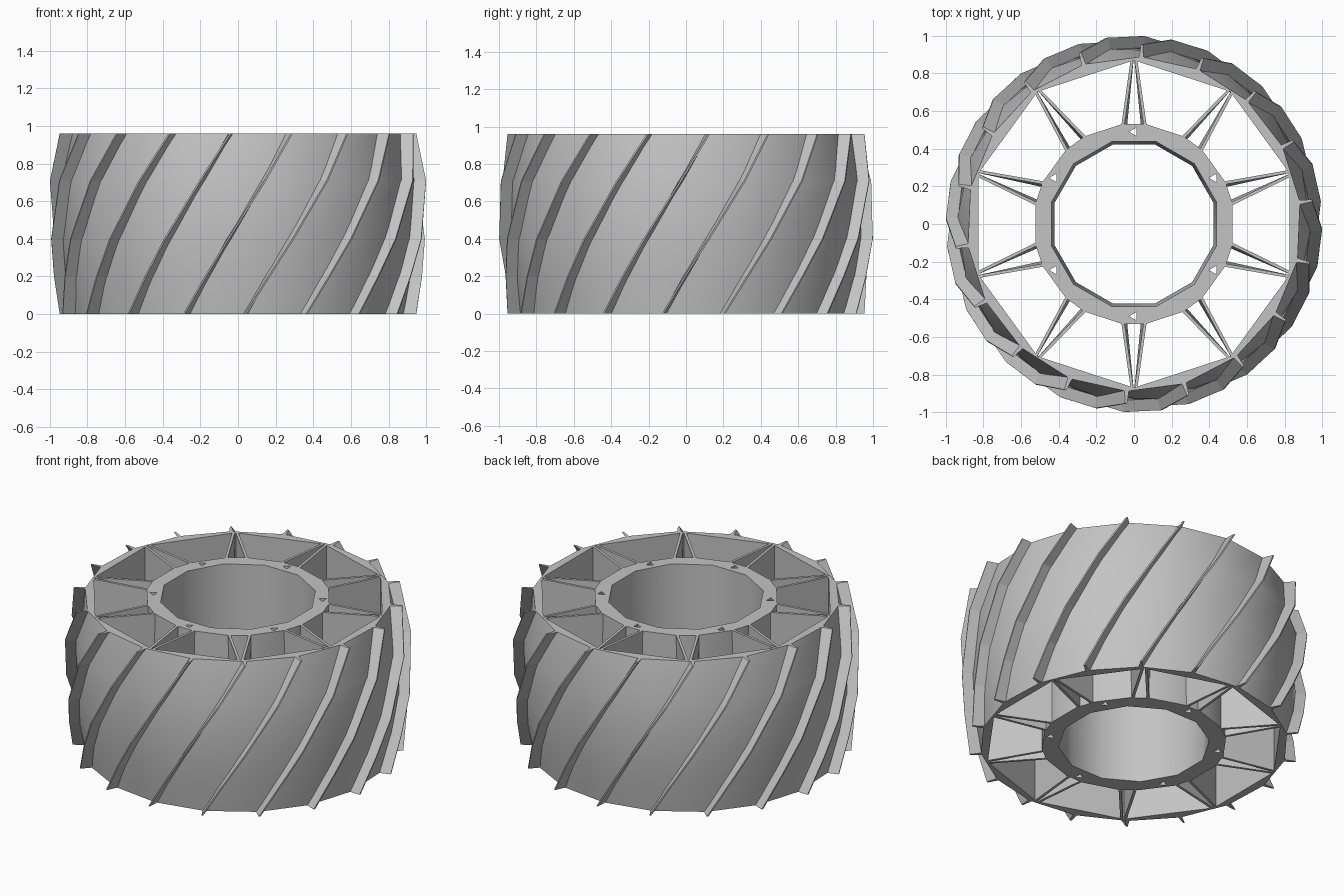
import bpy, bmesh, math
from mathutils import Vector

H = 0.96                      # wheel height
FINS, SPOKES = 18, 10
LEVELS = [0, 0.2, 0.4, 0.71, H]
TWIST = math.radians(35)

if "Cube" in bpy.data.objects:
    bpy.data.objects.remove(bpy.data.objects["Cube"])

grey = bpy.data.materials.new("wheel_grey")
grey.use_nodes = True
grey.diffuse_color = (0.55, 0.55, 0.55, 1)
grey.node_tree.nodes["Principled BSDF"].inputs["Base Color"].default_value = (0.55, 0.55, 0.55, 1)


def polar(r, a, z):
    return Vector((r * math.cos(a), r * math.sin(a), z))


def lean(z):
    return TWIST * (z / H - 0.5)


def ring(r, angles, z):
    return [polar(r, a, z) for a in angles]


def circle(n, start=0.0):
    return [start + math.tau * i / n for i in range(n)]


def loft(bm, rings):
    """Skin a stack of equal rings and close both ends."""
    rows = [[bm.verts.new(p) for p in r] for r in rings]
    n = len(rows[0])
    for low, high in zip(rows, rows[1:]):
        for i in range(n):
            j = (i + 1) % n
            bm.faces.new((low[i], low[j], high[j], high[i]))
    bm.faces.new(rows[0][::-1])
    bm.faces.new(rows[-1])


def make(name, solids):
    bm = bmesh.new()
    for rings in solids:
        loft(bm, rings)
    bmesh.ops.recalc_face_normals(bm, faces=bm.faces)
    mesh = bpy.data.meshes.new(name)
    bm.to_mesh(mesh)
    bm.free()
    mesh.materials.append(grey)
    obj = bpy.data.objects.new(name, mesh)
    bpy.context.collection.objects.link(obj)
    return obj


def activate(obj):
    bpy.ops.object.select_all(action='DESELECT')
    obj.select_set(True)
    bpy.context.view_layer.objects.active = obj


def cut(obj, cutter):
    activate(obj)
    mod = obj.modifiers.new("cut", 'BOOLEAN')
    mod.operation, mod.solver, mod.object = 'DIFFERENCE', 'EXACT', cutter
    bpy.ops.object.modifier_apply(modifier=mod.name)
    bpy.data.objects.remove(cutter)


def smooth(obj, degrees):
    activate(obj)
    bpy.ops.object.shade_smooth_by_angle(angle=math.radians(degrees))


# Barrel-shaped rim with a ten-sided opening
shell_r = [0.89, 0.92, 0.94, 0.94, 0.89]
start = math.radians(-90)
rim = make("rim", [[ring(r, circle(FINS, start + lean(z)), z)
                    for r, z in zip(shell_r, LEVELS)]])
cut(rim, make("rim_cutter", [[ring(0.87, circle(SPOKES, math.pi / 2), z)
                              for z in (-0.1, H + 0.1)]]))
smooth(rim, 32)

# Helical tread fins, tapering outwards
fin_r = [0.955, 0.978, 1.0, 1.0, 0.955]


def fin(a):
    rings = []
    for z, outer, inner in zip(LEVELS, fin_r, shell_r):
        t = a + lean(z)
        side = Vector((-math.sin(t), math.cos(t), 0))
        foot, tip = polar(inner - 0.025, t, z), polar(outer, t, z)
        rings.append([foot - side * 0.014, tip - side * 0.005,
                      tip + side * 0.005, foot + side * 0.014])
    return rings


make("tread_fins", [fin(a) for a in circle(FINS, start)])

# Hub with corners where the spokes land, a bore and six small holes
spread = math.radians(6.5)
corners = [a + s * spread for a in circle(SPOKES, math.pi / 2) for s in (-1, 1)]
hub = make("hub", [[ring(0.535, corners, z) for z in (0, H)]])
bore = circle(12, math.radians(15))
cut(hub, make("bore_cutter", [[ring(0.435, bore, -0.1), ring(0.455, bore, H + 0.1)]]))
cut(hub, make("hole_cutter", [[[p + polar(0.49, a, 0)
                                for p in ring(0.026, circle(3, math.pi), z)]
                               for z in (-0.1, H + 0.1)]
                              for a in circle(6, math.pi / 2)]))
smooth(hub, 33)


# Paired spoke plates, each pair meeting at a corner of the rim
def spoke(a, s):
    rings = []
    for z, half in ((0, spread * 0.75), (H, spread)):
        inner = polar(0.525, a + s * half, z)
        outer = polar(0.868, a + s * math.radians(0.7), z)
        d = (outer - inner).normalized()
        side = Vector((-d.y, d.x, 0)) * 0.008
        rings.append([inner - side, outer - side, outer + side, inner + side])
    return rings


make("spokes", [spoke(a, s) for a in circle(SPOKES, math.pi / 2) for s in (-1, 1)])
